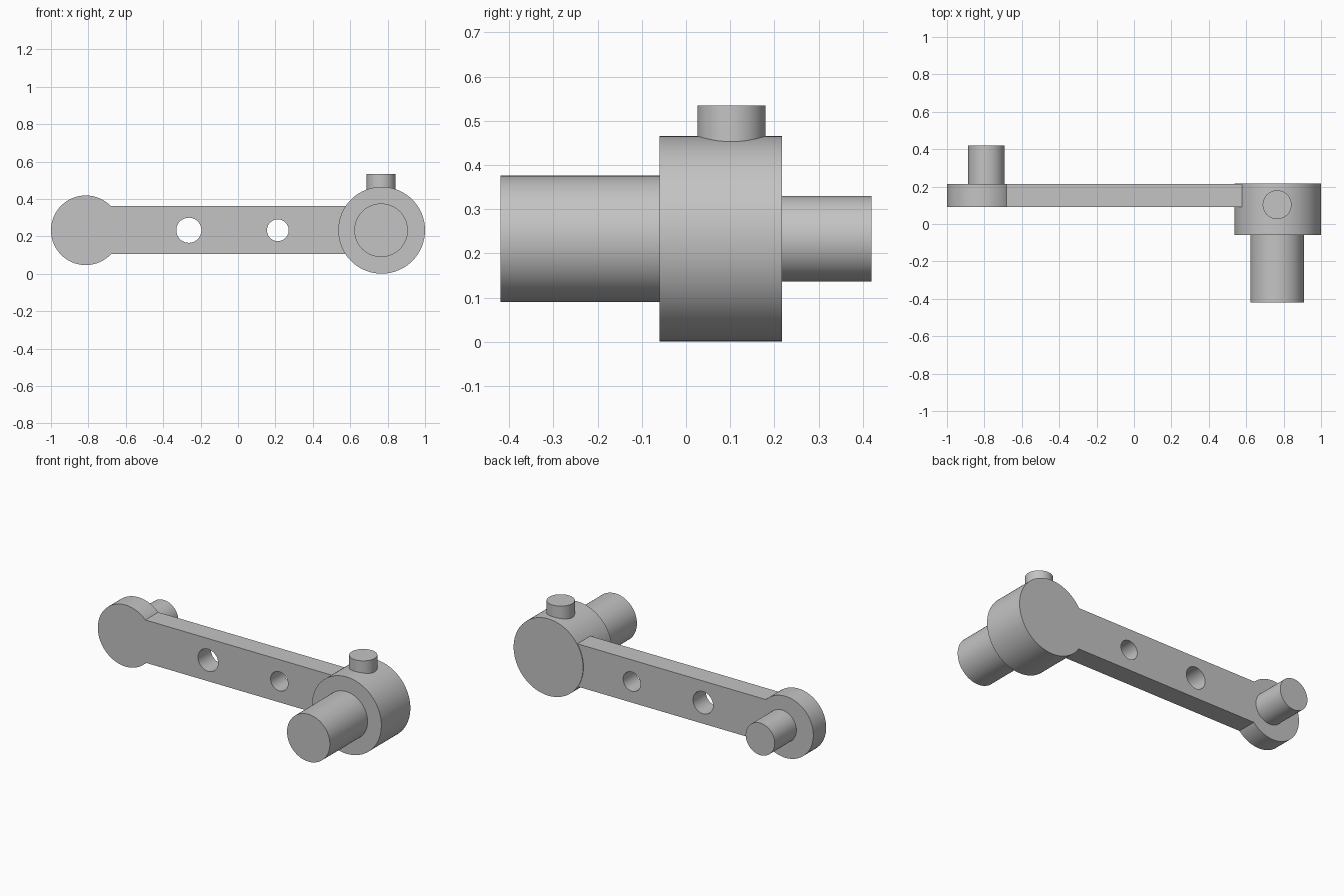
import bpy
import math

cube = bpy.data.objects.get("Cube")
if cube:
    bpy.data.objects.remove(cube, do_unlink=True)

grey = bpy.data.materials.new("plain grey")
grey.use_nodes = True
COLOUR = (0.55, 0.55, 0.55, 1)
grey.diffuse_color = COLOUR
grey.node_tree.nodes["Principled BSDF"].inputs["Base Color"].default_value = COLOUR

AXIS_Z = 0.233  # height of the shared centre line


def finish(obj, name):
    obj.name = name
    obj.data.materials.clear()
    obj.data.materials.append(grey)
    return obj


def cylinder_y(name, x, radius, y0, y1):
    """Cylinder along y at the centre-line height."""
    bpy.ops.mesh.primitive_cylinder_add(
        vertices=96, radius=radius, depth=y1 - y0,
        location=(x, (y0 + y1) / 2, AXIS_Z), rotation=(math.pi / 2, 0, 0))
    return finish(bpy.context.object, name)


def combine(target, tool, operation):
    """Apply a boolean and discard the tool."""
    tool.hide_render = True
    mod = target.modifiers.new("boolean", "BOOLEAN")
    mod.operation = operation
    mod.solver = "EXACT"
    mod.object = tool
    bpy.context.view_layer.objects.active = target
    bpy.ops.object.modifier_apply(modifier=mod.name)
    bpy.data.objects.remove(tool, do_unlink=True)


# Flat arm joined to its rounded end
ARM_FRONT, ARM_BACK = 0.09, 0.213
bpy.ops.mesh.primitive_cube_add(size=1, location=(-0.05, (ARM_FRONT + ARM_BACK) / 2, 0.235))
arm = finish(bpy.context.object, "arm")
arm.scale = (1.4, ARM_BACK - ARM_FRONT, 0.258)
bpy.ops.object.transform_apply(location=False, rotation=False, scale=True)
combine(arm, cylinder_y("rounded_end", -0.814, 0.186, ARM_FRONT, ARM_BACK), "UNION")

# Two through holes
for x, radius in ((-0.263, 0.067), (0.213, 0.058)):
    combine(arm, cylinder_y("hole_cutter", x, radius, -0.1, 0.4), "DIFFERENCE")

# Large hub with its front shaft, and the pin behind the rounded end
hub = cylinder_y("hub", 0.768, 0.232, -0.06, 0.217)
shaft = cylinder_y("front_shaft", 0.765, 0.143, -0.42, 0)
pin = cylinder_y("rear_pin", -0.79, 0.097, 0.15, 0.42)

# Short peg on top of the hub
bpy.ops.mesh.primitive_cylinder_add(vertices=96, radius=0.077, depth=0.185,
                                    location=(0.765, 0.103, 0.4425))
peg = finish(bpy.context.object, "top_peg")

# Smooth round walls, sharp rims
bpy.ops.object.select_all(action="DESELECT")
for obj in (arm, hub, shaft, pin, peg):
    obj.select_set(True)
bpy.context.view_layer.objects.active = arm
bpy.ops.object.shade_smooth_by_angle(angle=math.radians(30))
